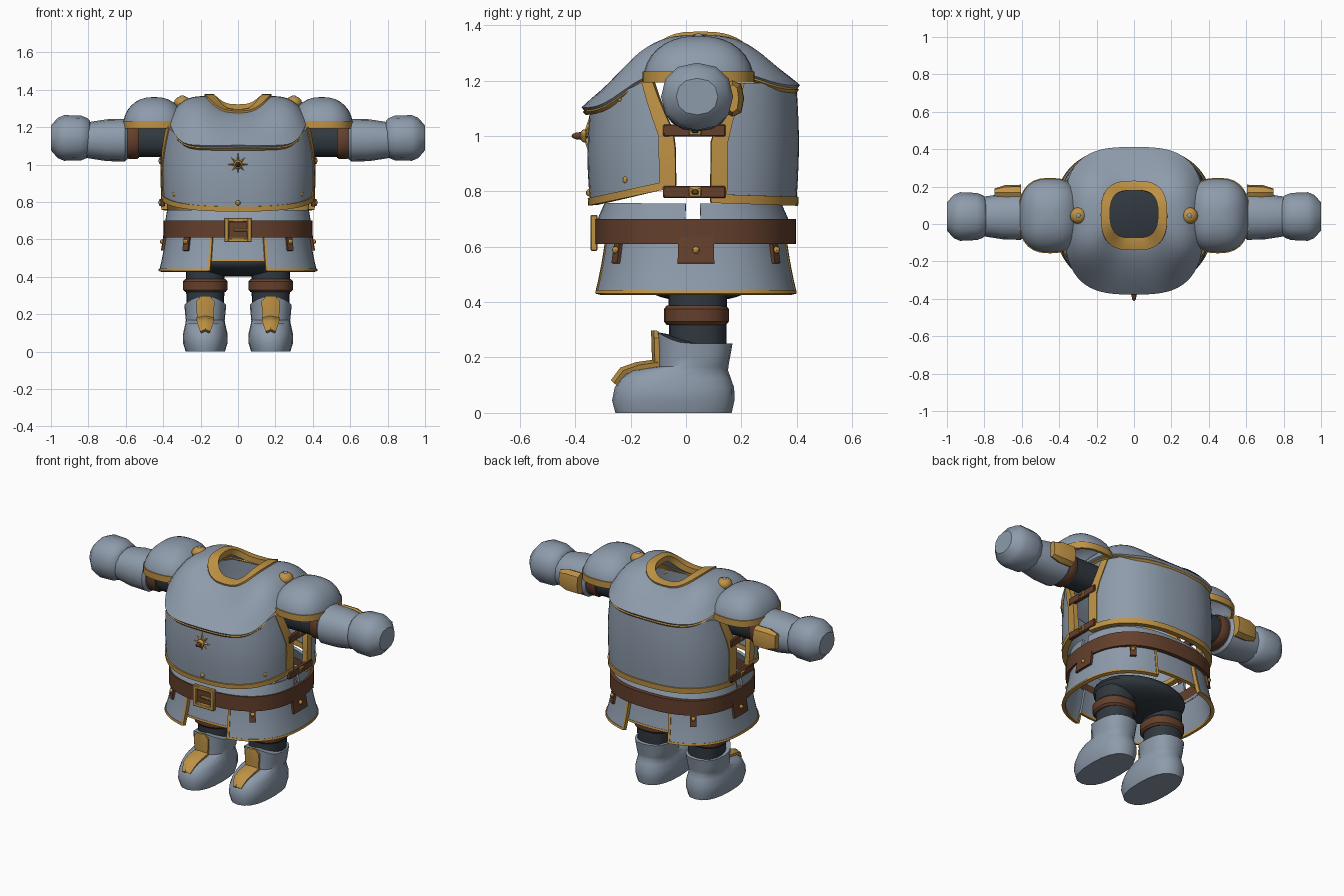
import bpy, bmesh
from math import sin, cos, pi, radians, copysign
from mathutils import Vector

if "Cube" in bpy.data.objects:
    bpy.data.objects.remove(bpy.data.objects["Cube"])


def material(name, rgb):
    m = bpy.data.materials.new(name)
    m.use_nodes = True
    m.diffuse_color = (*rgb, 1)
    m.node_tree.nodes["Principled BSDF"].inputs["Base Color"].default_value = (*rgb, 1)
    return m


STEEL = material("steel grey", (0.27, 0.33, 0.41))
GOLD = material("gold", (0.52, 0.29, 0.06))
LEATHER = material("brown leather", (0.125, 0.05, 0.025))
CLOTH = material("dark cloth", (0.03, 0.04, 0.05))
SIDES = ((1, "left"), (-1, "right"))
ENDS = ((-1, "front"), (1, "back"))


def finish(name, bm, mat, thick=0, bevel=0):
    bmesh.ops.recalc_face_normals(bm, faces=bm.faces)
    me = bpy.data.meshes.new(name)
    bm.to_mesh(me)
    bm.free()
    me.materials.append(mat)
    ob = bpy.data.objects.new(name, me)
    bpy.context.collection.objects.link(ob)
    bpy.ops.object.select_all(action="DESELECT")
    ob.select_set(True)
    bpy.context.view_layer.objects.active = ob
    if thick:
        mod = ob.modifiers.new("thickness", "SOLIDIFY")
        mod.thickness, mod.offset = thick, 0
        bpy.ops.object.modifier_apply(modifier=mod.name)
    if bevel:
        mod = ob.modifiers.new("bevel", "BEVEL")
        mod.width, mod.segments = bevel, 1
        bpy.ops.object.modifier_apply(modifier=mod.name)
    bpy.ops.object.shade_smooth_by_angle(angle=radians(38))
    return ob


def grid(name, f, mat, nu, nv, thick=0, cap=False):
    """Surface through f(u, v), welded where it closes on itself."""
    bm = bmesh.new()
    rows = [[bm.verts.new(f(i / nu, j / nv)) for i in range(nu + 1)] for j in range(nv + 1)]
    for a, b in zip(rows, rows[1:]):
        for i in range(nu):
            bm.faces.new((a[i], a[i + 1], b[i + 1], b[i]))
    bmesh.ops.remove_doubles(bm, verts=bm.verts, dist=0.0002)
    if cap:
        bmesh.ops.holes_fill(bm, edges=bm.edges, sides=0)
    return finish(name, bm, mat, thick)


def oval(t, rx, ry, cy=0.0, n=2.5):
    """Point on a rounded rectangle; t = -pi/2 is the front."""
    c, s = cos(t), sin(t)
    return copysign(abs(c) ** (2 / n) * rx, c), cy + copysign(abs(s) ** (2 / n) * ry, s)


def mix(a, b, k):
    return a + (b - a) * k


def box(name, mat, centre, size, bevel=0.004):
    bm = bmesh.new()
    bmesh.ops.create_cube(bm, size=1)
    for v in bm.verts:
        v.co = Vector(centre) + Vector(a * b for a, b in zip(v.co, size))
    return finish(name, bm, mat, bevel=bevel)


def ball(name, mat, centre, radii, seg=12):
    bm = bmesh.new()
    bmesh.ops.create_uvsphere(bm, u_segments=seg, v_segments=seg // 2 + 2, radius=1)
    for v in bm.verts:
        v.co = Vector(centre) + Vector(a * b for a, b in zip(v.co, radii))
    return finish(name, bm, mat)


def loft_x(name, mat, side, rings, cy=0.04, cz=1.13, seg=16, n=2.2):
    """Tube along x; rings are (x, y radius, z radius)."""
    def f(u, v):
        x, ry, rz = rings[round(v * (len(rings) - 1))]
        y, z = oval(2 * pi * u, ry, rz, cz, n)
        return side * x, cy + y, z
    return grid(name, f, mat, seg, len(rings) - 1, cap=True)


def loft_z(name, mat, cx, rings, lift=0.0, seg=20):
    """Tube along z; rings are (z, x radius, front y, back y). lift raises the top front."""
    last = len(rings) - 1
    def f(u, v):
        z, rx, y0, y1 = rings[round(v * last)]
        x, y = oval(2 * pi * u, rx, (y1 - y0) / 2, (y0 + y1) / 2, 2.4)
        if v == 1:
            z += lift * max(0, -sin(2 * pi * u)) ** 2
        return cx + x, y, z
    return grid(name, f, mat, seg, last, cap=True)


# Breast and back plates with gold borders, open at the sides
def plate(end, u0=0.0, u1=1.0, v0=0.0, v1=1.0):
    def f(u, v):
        u, v = mix(u0, u1, u), mix(v0, v1, v)
        s = (2 * u - 1) ** 2
        low, high = (0.755 + 0.065 * s, 1.11 + 0.1 * s) if end < 0 else (0.755 + 0.01 * s, 1.19)
        z = mix(low, high, v)
        edge = radians(7 + max(0, z - 1.0) * 60)
        t = end * mix(edge, pi - edge, u)
        bow = 0.01 * sin(pi * max(0, v))
        x, y = oval(t, 0.395 + bow - 0.008 * v, 0.362 + bow, 0.026)
        return x, y, z
    return f


for end, word in ENDS:
    grid(word + "_plate", plate(end), STEEL, 32, 6, 0.02)
    grid(word + "_plate_hem", plate(end, -0.003, 1.003, -0.015, 0.06), GOLD, 32, 1, 0.034)
    for a, b, part in ((-0.004, 0.045, "left"), (0.955, 1.004, "right")):
        grid(f"{word}_plate_{part}_border", plate(end, a, b, 0, 1.0), GOLD, 2, 6, 0.03)

for side, word in SIDES:
    for z, part in ((1.02, "upper"), (0.797, "lower")):
        box(f"{word}_{part}_strap", LEATHER, (side * 0.403, 0.03, z), (0.024, 0.225, 0.044))
        box(f"{word}_{part}_strap_buckle", GOLD, (side * 0.412, 0.033, z), (0.02, 0.045, 0.036))
        box(f"{word}_{part}_strap_slot", LEATHER, (side * 0.42, 0.033, z), (0.012, 0.026, 0.018))
    for x, y, z in ((0.31, -0.235, 1.135), (0.335, -0.215, 0.842)):
        ball(word + "_plate_stud", GOLD, (side * x, y, z), (0.016, 0.016, 0.016), 8)
ball("centre_plate_stud", GOLD, (0, -0.348, 0.795), (0.014, 0.014, 0.014), 8)


# Mantle draped from the neck over the shoulders
def mantle(v0=0.0, v1=1.0, drop=0.0):
    def f(u, v):
        t, v = 2 * pi * u, mix(v0, v1, v)
        c, back = abs(cos(t)), sin(t) > 0
        xi, yi = oval(t, 0.15, 0.15, 0.05, 3)
        xo, yo = oval(t, 0.365, 0.375 if back else 0.4, 0.03, 3)
        zi = mix(1.30 if back else 1.275, 1.355, c ** 2)
        zo = mix(1.175 if back else 1.095, 1.24, c ** 6)
        z = zi + (zo - zi) * max(v, 0) ** (1.4 + 2.1 * c * c)
        return mix(xi, xo, v), mix(yi, yo, v), z - drop
    return f


grid("mantle", mantle(), STEEL, 48, 8, 0.022)
grid("mantle_lining", mantle(0.86, 0.99, 0.016), GOLD, 48, 2, 0.016)
grid("neck_rim", mantle(-0.1, 0.13, -0.004), GOLD, 40, 2, 0.036)

# Waist, belt, flared skirt with front and back splits
for end, word in ENDS:
    def waist(u, v):
        x, y = oval(end * mix(radians(2.5), radians(177.5), u), mix(0.385, 0.372, v),
                    mix(0.345, 0.312, v), 0.025)
        return x, y, mix(0.68, 0.755, v)
    grid(word + "_waist", waist, STEEL, 32, 2, 0.015)


def belt(u, v):
    return (*oval(2 * pi * u, 0.385, 0.35, 0.034), mix(0.61, 0.7, v))


grid("belt", belt, LEATHER, 56, 1, 0.026)


def skirt(t0, t1, z0, z1, inset=0.0):
    def f(u, v):
        z = mix(z0, z1, v)
        k = (0.63 - z) / 0.2
        flare = 0.025 * k + 0.013 * k * k - inset
        x, y = oval(radians(mix(t0, t1, u)), 0.377 + flare, 0.327 + flare, 0.036)
        return x, y, z
    return f


for centre, word in ((0, "left"), (180, "right")):
    a, b = centre - 73, centre + 73
    grid(word + "_skirt", skirt(a, b, 0.43, 0.63), STEEL, 32, 4, 0.014)
    grid(word + "_skirt_hem", skirt(a, b, 0.428, 0.44), GOLD, 32, 1, 0.022)
    for t in (a, b):
        grid(word + "_skirt_split_trim", skirt(t - 1, t + 1, 0.43, 0.62), GOLD, 1, 4, 0.022)
for centre, word in ((-90, "front"), (90, "back")):
    a, b = centre - 19, centre + 19
    grid(word + "_skirt_flap", skirt(a, b, 0.485, 0.63, 0.016), STEEL, 10, 3, 0.012)
    grid(word + "_skirt_flap_hem", skirt(a, b, 0.48, 0.492, 0.016), GOLD, 10, 1, 0.018)

# Belt tabs and buckle
for t, width in ((0, 7), (-51, 3), (51, 3), (180, 7), (129, 3), (231, 3)):
    grid("belt_tab", skirt(t - width, t + width, 0.54, 0.665, -0.014), LEATHER, 4, 2, 0.014)
    x, y, z = skirt(t, t, 0.588, 0.588, -0.022)(0, 0)
    ball("belt_tab_stud", GOLD, (x, y, z), (0.013, 0.013, 0.013), 8)
for s in (-1, 1):
    box("buckle_side", GOLD, (s * 0.061, -0.332, 0.65), (0.024, 0.026, 0.13))
    box("buckle_bar", GOLD, (0, -0.332, 0.65 + s * 0.054), (0.14, 0.024, 0.022))
box("buckle_prong", GOLD, (0.015, -0.33, 0.65), (0.08, 0.02, 0.014))

# Star badge with spike
bm = bmesh.new()
hub = bm.verts.new((0, -0.372, 1.0))
rim = []
for i in range(16):
    r = 0.024 if i % 2 else (0.07 if i % 4 == 0 else 0.058)
    rim.append(bm.verts.new((r * sin(i * pi / 8), -0.349, 1.0 + r * cos(i * pi / 8))))
for i in range(16):
    bm.faces.new((hub, rim[i], rim[(i + 1) % 16]))
bm.faces.new(rim)
finish("star_badge", bm, GOLD)
ball("star_boss", GOLD, (0, -0.368, 1.0), (0.024, 0.014, 0.024), 10)
ball("star_spike", LEATHER, (0, -0.38, 1.0), (0.014, 0.034, 0.014), 8)

# Pelvis
ball("pelvis", CLOTH, (0, 0.045, 0.48), (0.29, 0.215, 0.08), 24)

for side, word in SIDES:
    # Shoulder guard with gold rim and bolt
    def dome(u, v):
        a = v * pi / 2
        k = cos(a) ** 0.85
        x, y = oval(2 * pi * u, 0.162 * k, 0.194 * k, 0.045, 2.6)
        return side * (0.448 + x), y, 1.2 + 0.155 * sin(a)

    def dome_rim(u, v):
        x, y = oval(2 * pi * u, 0.162, 0.194, 0.045, 2.6)
        return side * (0.448 + x), y, 1.192 + 0.04 * v
    grid(word + "_shoulder_guard", dome, STEEL, 28, 8, 0.012)
    grid(word + "_shoulder_rim", dome_rim, GOLD, 28, 1, 0.016)
    ball(word + "_shoulder_bolt", GOLD, (side * 0.297, 0.045, 1.33), (0.045, 0.045, 0.036))
    ball(word + "_bolt_tip", STEEL, (side * 0.297, 0.045, 1.362), (0.014, 0.014, 0.008), 8)

    # Arm, elbow band, bracer and hand
    loft_x(word + "_upper_arm", CLOTH, side, [(0.34, 0.09, 0.09), (0.6, 0.09, 0.09)])
    loft_x(word + "_arm_band", LEATHER, side,
           [(0.53, 0.1, 0.094), (0.54, 0.106, 0.1), (0.585, 0.106, 0.1), (0.595, 0.1, 0.094)])
    loft_x(word + "_bracer", STEEL, side,
           [(0.59, 0.11, 0.1), (0.605, 0.125, 0.114), (0.7, 0.122, 0.112), (0.81, 0.105, 0.095)])
    loft_x(word + "_hand", STEEL, side,
           [(0.79, 0.09, 0.09), (0.805, 0.113, 0.106), (0.84, 0.126, 0.12), (0.93, 0.13, 0.122),
            (0.965, 0.115, 0.107), (1.0, 0.075, 0.066)], cz=1.142, seg=12)
    loft_x(word + "_elbow_plate", GOLD, side,
           [(0.605, 0.042, 0.066), (0.69, 0.04, 0.066), (0.745, 0.022, 0.05)], 0.168, 1.135, 8, 2.6)

    # Leg, knee band and boot
    cx = side * 0.175
    loft_z(word + "_leg", CLOTH, cx, [(0.22, 0.1, -0.06, 0.145), (0.48, 0.105, -0.065, 0.15)])
    loft_z(word + "_leg_band", LEATHER, cx, [(0.318, 0.108, -0.07, 0.145), (0.33, 0.119, -0.08, 0.155),
                                             (0.375, 0.119, -0.08, 0.155), (0.387, 0.108, -0.07, 0.145)])
    loft_z(word + "_boot", STEEL, cx,
           [(0, 0.105, -0.255, 0.165), (0.045, 0.119, -0.267, 0.175), (0.09, 0.12, -0.258, 0.174),
            (0.125, 0.112, -0.238, 0.162), (0.152, 0.106, -0.2, 0.152), (0.168, 0.104, -0.1, 0.153),
            (0.205, 0.108, -0.1, 0.16), (0.25, 0.112, -0.105, 0.168)], 0.045)

    # Gold ridged strips on the shin and toe
    shin = [(-0.103, 0.165, 0.04), (-0.105, 0.23, 0.046), (-0.106, 0.27, 0.046), (-0.108, 0.297, 0.02)]
    toe = [(-0.1, 0.174, 0.045), (-0.17, 0.164, 0.045), (-0.222, 0.146, 0.04), (-0.254, 0.103, 0.024)]
    for part, path in (("shin", shin), ("toe", toe)):
        def strip(u, v):
            y, z, w = path[round(v * 3)]
            ridge = 0.01 * (1 - abs(2 * u - 1))
            return cx + w * (2 * u - 1), y - ridge, z + (ridge if part == "toe" else 0)
        grid(f"{word}_{part}_strip", strip, GOLD, 4, 3, 0.018)
